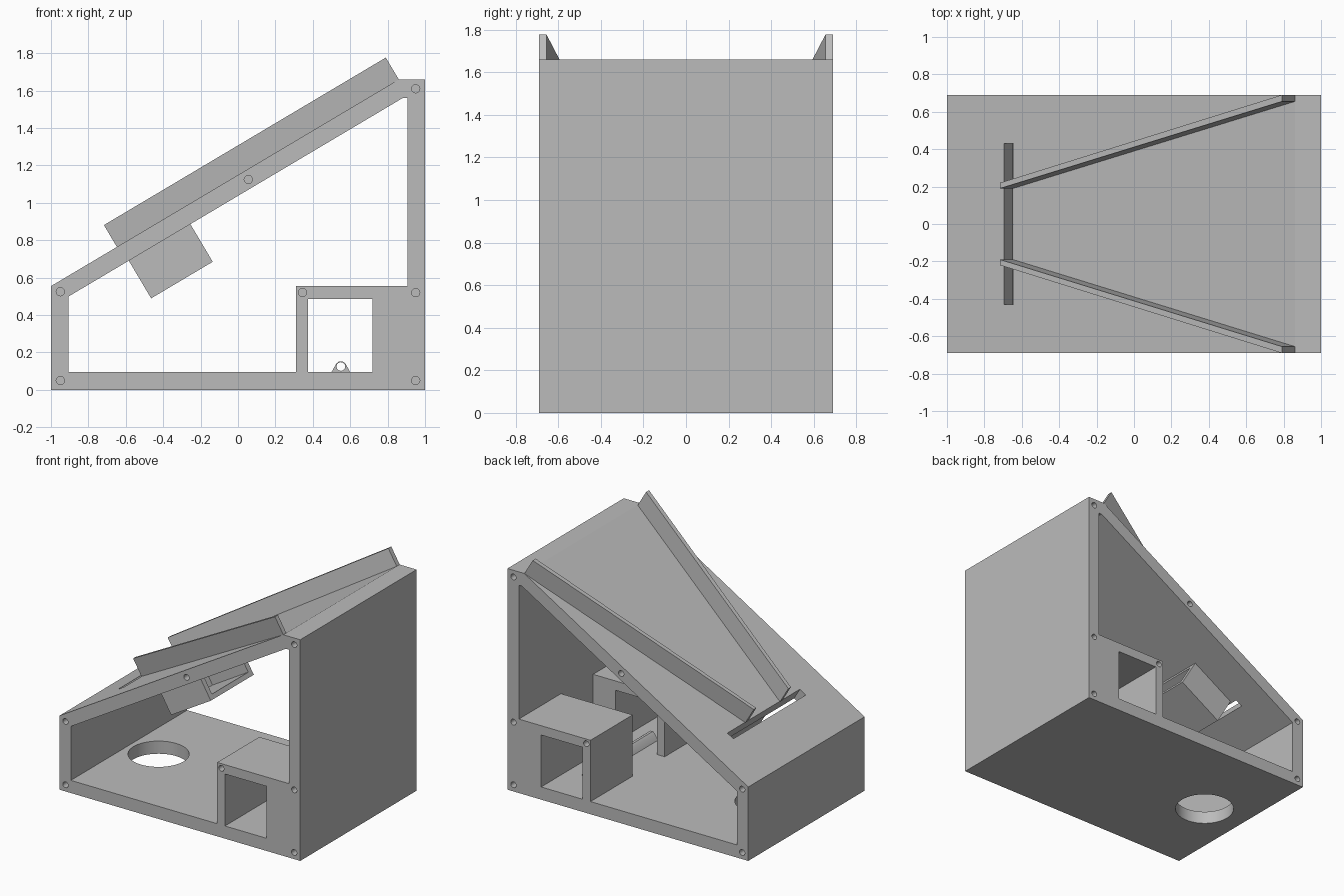
import bpy, bmesh, math
from mathutils import Matrix, Vector

cube = bpy.data.objects.get("Cube")
if cube:
    bpy.data.objects.remove(cube, do_unlink=True)

grey = bpy.data.materials.new("plain grey")
grey.use_nodes = True
colour = (0.5, 0.5, 0.5, 1)
grey.diffuse_color = colour
grey.node_tree.nodes["Principled BSDF"].inputs["Base Color"].default_value = colour

HALF = 0.69          # half depth of the stand
FLOOR = 0.095        # floor thickness
A = math.atan2(1.105, 1.86)   # slope of the ramp


def frame(u, w, e, origin=(0, 0, 0)):
    """Matrix whose columns are the two profile axes and the extrusion axis."""
    m = Matrix((u, w, e)).transposed().to_4x4()
    m.translation = Vector(origin)
    return m


SIDE = frame((1, 0, 0), (0, 0, 1), (0, 1, 0))
RAMP = frame((math.cos(A), 0, math.sin(A)), (0, 1, 0),
             (-math.sin(A), 0, math.cos(A)), (-1, 0, 0.555))
GROUND = Matrix.Identity(4)


def prism(name, points, lo, hi, axes=SIDE):
    bm = bmesh.new()
    face = bm.faces.new([bm.verts.new(axes @ Vector((u, w, lo))) for u, w in points])
    out = bmesh.ops.extrude_face_region(bm, geom=[face])
    top = [v for v in out["geom"] if isinstance(v, bmesh.types.BMVert)]
    bmesh.ops.translate(bm, verts=top, vec=axes.to_3x3() @ Vector((0, 0, hi - lo)))
    bmesh.ops.recalc_face_normals(bm, faces=bm.faces)
    mesh = bpy.data.meshes.new(name)
    bm.to_mesh(mesh)
    bm.free()
    mesh.materials.append(grey)
    obj = bpy.data.objects.new(name, mesh)
    bpy.context.collection.objects.link(obj)
    return obj


def rect(u0, u1, w0, w1):
    return [(u0, w0), (u1, w0), (u1, w1), (u0, w1)]


def circle(u, w, r, n):
    return [(u + r * math.cos(math.tau * i / n), w + r * math.sin(math.tau * i / n))
            for i in range(n)]


def cut(obj, cutter):
    mod = obj.modifiers.new("cut", "BOOLEAN")
    mod.operation = "DIFFERENCE"
    mod.solver = "EXACT"
    mod.object = cutter
    bpy.context.view_layer.objects.active = obj
    bpy.ops.object.modifier_apply(modifier=mod.name)
    bpy.data.objects.remove(cutter, do_unlink=True)


def smooth(obj):
    bpy.ops.object.select_all(action="DESELECT")
    obj.select_set(True)
    bpy.context.view_layer.objects.active = obj
    bpy.ops.object.shade_smooth_by_angle(angle=math.radians(25))


def screw_hole(obj, x, z, side):
    y0, y1 = sorted((side * (HALF - 0.15), side * (HALF + 0.05)))
    cut(obj, prism("hole_cutter", circle(x, z, 0.022, 20), y0, y1))


# Sloped shell: floor, two end walls and ramp, open at front and back
shell = prism("sloped_shell", [(-1, 0), (1, 0), (1, 1.66), (0.86, 1.66), (-1, 0.555)],
              -HALF, HALF)
cut(shell, prism("cavity_cutter", [(-0.905, FLOOR), (0.905, FLOOR), (0.905, 1.56),
                                   (0.88, 1.56), (-0.905, 0.5)], -1, 1))

# Round opening in the floor and long slot across the ramp
cut(shell, prism("floor_cutter", circle(-0.66, 0, 0.208, 64), -0.1, 0.2, GROUND))
cut(shell, prism("slot_cutter", rect(0.355, 0.413, -0.43, 0.43), -0.15, 0.1, RAMP))

for side in (-1, 1):
    for x, z in [(-0.95, 0.05), (0.95, 0.05), (-0.95, 0.525), (0.95, 0.52),
                 (0.95, 1.61), (0.055, 1.125)]:
        screw_hole(shell, x, z, side)
smooth(shell)

# Tunnel blocks at front and back, and guide rails on the ramp
for side, word in ((-1, "front"), (1, "back")):
    y0, y1 = sorted((side * 0.19, side * HALF))
    block = prism(word + "_tunnel_block",
                  [(0.31, FLOOR), (0.375, FLOOR), (0.375, 0.485), (0.72, 0.485),
                   (0.72, FLOOR), (0.905, FLOOR), (0.905, 0.555), (0.31, 0.555)], y0, y1)
    screw_hole(block, 0.345, 0.52, side)
    smooth(block)
    prism(word + "_guide_rail",
          [(0.41, side * 0.19), (2.163, side * 0.655),
           (2.163, side * HALF), (0.41, side * 0.22)], 0, 0.136, RAMP)

# Hollow holder under the ramp, open at its upper end
holder = prism("hanging_holder", rect(0.427, 0.81, -0.13, 0.38), -0.33, -0.094, RAMP)
cut(holder, prism("holder_cutter", rect(0.465, 0.9, -0.09, 0.34), -0.295, -0.13, RAMP))

# Small pierced bar on the floor between the blocks
bar = prism("axle_guide", [(0.5, FLOOR), (0.6, FLOOR), (0.575, 0.14), (0.56, 0.152),
                           (0.54, 0.152), (0.525, 0.14)], -0.38, 0.38)
cut(bar, prism("axle_cutter", circle(0.55, 0.125, 0.023, 24), -0.5, 0.5))
smooth(bar)
